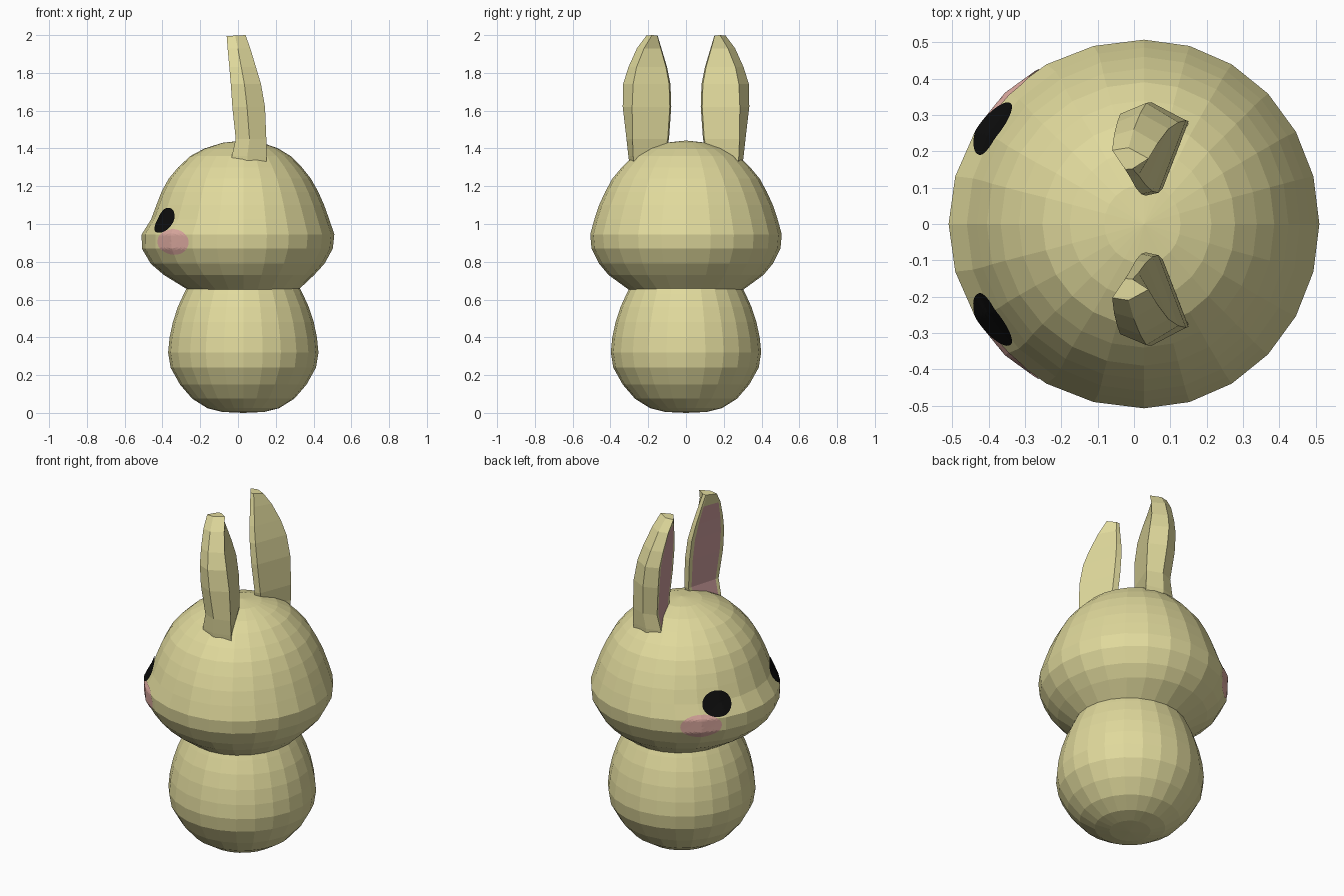
import bpy, bmesh, math
from mathutils import Vector
from mathutils.bvhtree import BVHTree

if "Cube" in bpy.data.objects:
    bpy.data.objects.remove(bpy.data.objects["Cube"])

CX = 0.028      # axis of body and head
SEG = 24


def material(name, rgb):
    m = bpy.data.materials.new(name)
    m.diffuse_color = (*rgb, 1)
    m.use_nodes = True
    m.node_tree.nodes["Principled BSDF"].inputs["Base Color"].default_value = m.diffuse_color
    return m


CREAM = material("cream", (0.75, 0.70, 0.335))
PINK = material("ear_pink", (0.62, 0.34, 0.34))
BLUSH = material("blush_pink", (0.74, 0.41, 0.36))
BLACK = material("black", (0.004, 0.004, 0.004))


def finish(name, bm, mats, fix=True):
    if fix:
        bmesh.ops.recalc_face_normals(bm, faces=bm.faces)
    me = bpy.data.meshes.new(name)
    bm.to_mesh(me)
    bm.free()
    for m in mats:
        me.materials.append(m)
    ob = bpy.data.objects.new(name, me)
    bpy.context.collection.objects.link(ob)
    return ob


def loft(bm, rings, bottom=None, top=None):
    """Bridge closed rings of points; returns rows of faces."""
    vs = [[bm.verts.new(p) for p in r] for r in rings]
    n = len(vs[0])
    rows = [[bm.faces.new((a[i], a[(i + 1) % n], b[(i + 1) % n], b[i])) for i in range(n)]
            for a, b in zip(vs, vs[1:])]
    for ring, tip in ((vs[0], bottom), (vs[-1], top)):
        if tip is None:
            bm.faces.new(ring)
        else:
            t = bm.verts.new(tip)
            for i in range(n):
                bm.faces.new((ring[i], ring[(i + 1) % n], t))
    return rows


def ring(z, back, side, front):
    pts = []
    for i in range(SEG):
        a = 2 * math.pi * i / SEG
        c = math.cos(a)
        pts.append((CX + c * (back if c > 0 else front), side * math.sin(a), z))
    return pts


# Body: turned egg shape
body = [(0.11, 0.005), (0.19, 0.025), (0.27, 0.075), (0.335, 0.15), (0.385, 0.24),
        (0.398, 0.32), (0.39, 0.40), (0.373, 0.48), (0.347, 0.56), (0.315, 0.63), (0.29, 0.68)]
bm = bmesh.new()
loft(bm, [ring(z, r, r, r) for r, z in body], (CX, 0, 0), (CX, 0, 0.70))
finish("body", bm, [CREAM])

# Head: turned shape with the cheeks pushed forward (z, back, side, front radius)
head = [(0.65, 0.29, 0.30, 0.29), (0.73, 0.375, 0.41, 0.42), (0.79, 0.43, 0.46, 0.49),
        (0.87, 0.474, 0.50, 0.537), (0.945, 0.482, 0.507, 0.538), (1.025, 0.455, 0.485, 0.488),
        (1.10, 0.428, 0.46, 0.46), (1.17, 0.397, 0.428, 0.433), (1.24, 0.358, 0.39, 0.395),
        (1.30, 0.31, 0.34, 0.345), (1.36, 0.25, 0.28, 0.28), (1.40, 0.185, 0.205, 0.205),
        (1.43, 0.10, 0.11, 0.11)]
bm = bmesh.new()
loft(bm, [ring(*h) for h in head], (CX, 0, 0.65), (CX, 0, 1.442))
bmesh.ops.recalc_face_normals(bm, faces=bm.faces)
tree = BVHTree.FromBMesh(bm)
finish("head", bm, [CREAM])


# Ears: leaning loft with a slanted pink front face
# (z, front x, back x, inner y, outer y, back corner y)
levels = [(1.28, -0.035, 0.15, 0.12, 0.295, 0.27), (1.36, -0.033, 0.15, 0.11, 0.305, 0.28),
          (1.45, -0.012, 0.15, 0.09, 0.315, 0.283), (1.62, -0.030, 0.143, 0.078, 0.335, 0.285),
          (1.74, -0.038, 0.122, 0.082, 0.333, 0.28), (1.83, -0.046, 0.095, 0.10, 0.305, 0.262),
          (1.93, -0.055, 0.065, 0.13, 0.26, 0.222), (1.995, -0.060, 0.04, 0.15, 0.21, 0.18)]


def ear(name, s):
    rings = []
    for z, xf, xb, yi, yo, yc in levels:
        d, w = xb - xf, yo - yi
        a = Vector((xf + 0.36 * d, s * yi, z))
        e = Vector((xf, s * (yo - 0.12 * w), z))
        rings.append([a.lerp(e, 0.10), a.lerp(e, 0.90), e,
                      (xf + 0.45 * d, s * yo, z), (xb, s * yc, z),
                      (xf + 0.56 * d, s * (yi + 0.03 * w), z), a])
    bm = bmesh.new()
    rows = loft(bm, rings)
    for row in rows[:-1]:
        row[0].material_index = 1
    for v in bm.verts:      # tip slopes up towards the back
        if v.co.z > 1.99:
            v.co.z += 0.05 * (v.co.x - 0.04) + 0.005
    finish(name, bm, [CREAM, PINK])


# Painted face details: thin oval patches following the head
def patch(name, mat, angle, half, z0, zh, lift, s, rings=6, n=36):
    def on_head(u, v):
        a = math.radians(angle + half * u)
        d = Vector((-math.cos(a), s * math.sin(a), 0))
        z = z0 + zh * v
        hit, nor, _, _ = tree.ray_cast(Vector((CX, 0, z)) + d * 2, -d)
        return hit + d * lift
    bm = bmesh.new()
    centre = bm.verts.new(on_head(0, 0))
    prev = None
    for k in range(1, rings + 1):
        r = k / rings
        cur = [bm.verts.new(on_head(r * math.cos(2 * math.pi * i / n), r * math.sin(2 * math.pi * i / n)))
               for i in range(n)]
        for i in range(n):
            j = (i + 1) % n
            bm.faces.new((cur[i], cur[j], centre) if prev is None else (cur[i], cur[j], prev[j], prev[i]))
        prev = cur
    bm.normal_update()
    flip = [f for f in bm.faces if f.normal.dot(f.calc_center_median() - Vector((CX, 0, 0.9))) < 0]
    bmesh.ops.reverse_faces(bm, faces=flip)
    finish(name, bm, [mat], fix=False)


for side, s in (("left", -1), ("right", 1)):
    ear(side + "_ear", s)
    patch(side + "_cheek", BLUSH, 43.4, 12.5, 0.905, 0.068, 0.004, s)
    patch(side + "_eye", BLACK, 32.4, 9.7, 1.02, 0.066, 0.008, s)
